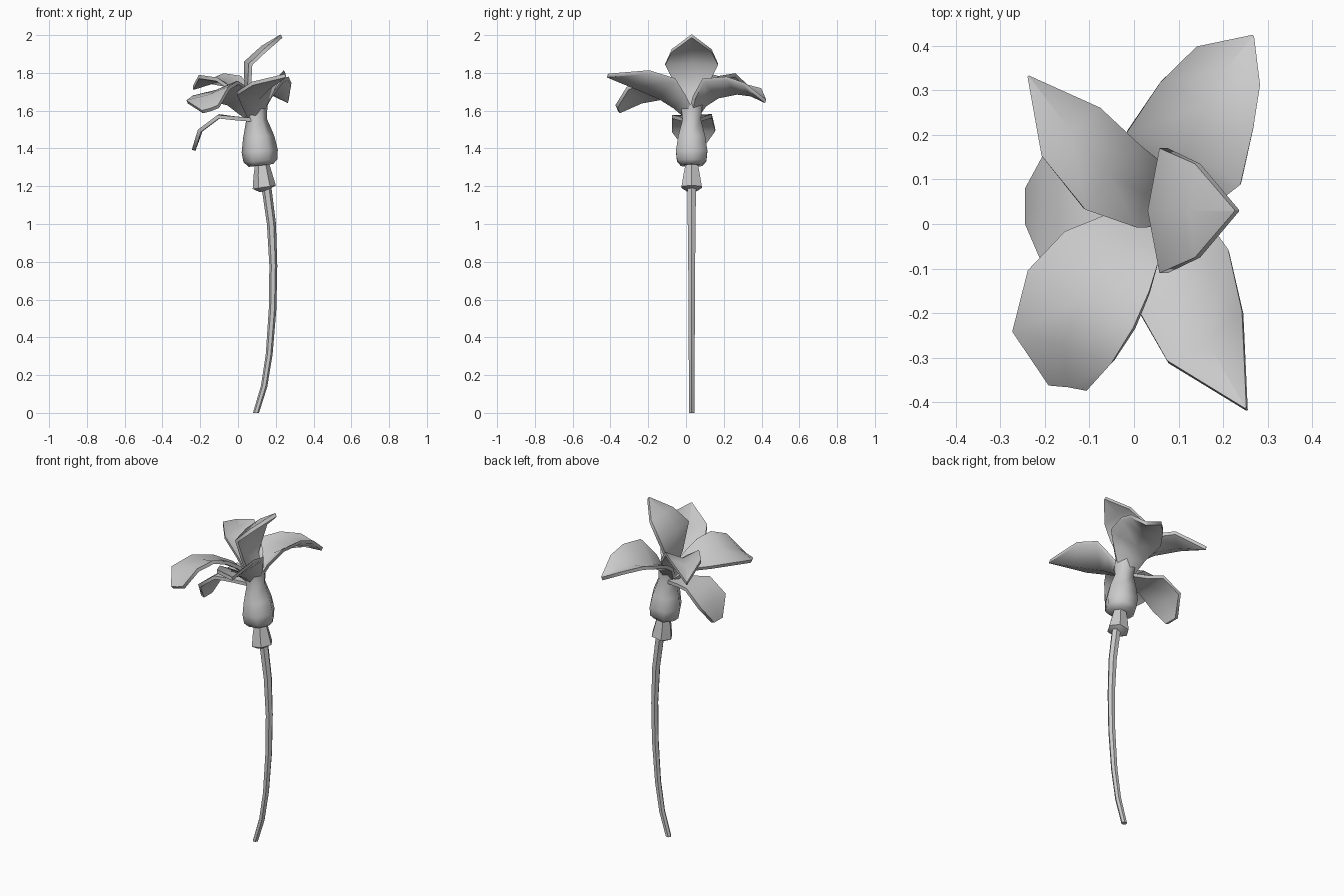
import bpy, bmesh, math
from mathutils import Vector

if "Cube" in bpy.data.objects:
    bpy.data.objects.remove(bpy.data.objects["Cube"])


def finish(bm, name, angle):
    bmesh.ops.remove_doubles(bm, verts=bm.verts, dist=0.0005)
    bmesh.ops.recalc_face_normals(bm, faces=bm.faces)
    mesh = bpy.data.meshes.new(name)
    bm.to_mesh(mesh)
    bm.free()
    ob = bpy.data.objects.new(name, mesh)
    bpy.context.collection.objects.link(ob)
    bpy.ops.object.select_all(action='DESELECT')
    ob.select_set(True)
    bpy.context.view_layer.objects.active = ob
    bpy.ops.object.shade_smooth_by_angle(angle=math.radians(angle))


def tangent(pts, i):
    return (pts[min(i + 1, len(pts) - 1)] - pts[max(i - 1, 0)]).normalized()


def tube(name, rows, sides, angle=35):
    """Closed tube along (x, z, radius) rows in the plane y = 0.03."""
    bm = bmesh.new()
    pts = [Vector((x, 0.03, z)) for x, z, r in rows]
    rings = []
    for i, (x, z, r) in enumerate(rows):
        t = tangent(pts, i)
        if z == 0:
            t = Vector((0, 0, 1))
        u, v = Vector((t.z, 0, -t.x)), Vector((0, 1, 0))
        rings.append([bm.verts.new(pts[i] + r * (u * math.cos(a) + v * math.sin(a)))
                      for a in (2 * math.pi * k / sides for k in range(sides))])
    for a, b in zip(rings, rings[1:]):
        for k in range(sides):
            j = (k + 1) % sides
            bm.faces.new((a[k], a[j], b[j], b[k]))
    bm.faces.new(rings[0])
    bm.faces.new(rings[-1])
    finish(bm, name, angle)


def petal(name, rows, lift_l, lift_r, up=(0, 0, 1), thick=0.02):
    """Folded petal: midrib rows (x, y, z, half width), edges lifted from the rib."""
    bm = bmesh.new()
    pts = [Vector(r[:3]) for r in rows]
    layers = ([], [])
    for i, p in enumerate(pts):
        t, w = tangent(pts, i), rows[i][3]
        s = t.cross(Vector(up)).normalized()
        n = s.cross(t)
        for layer, d in zip(layers, (thick / 2, -thick / 2)):
            layer.append([bm.verts.new(p + n * d + o) for o in
                          ((n * lift_l - s) * w, Vector(), (n * lift_r + s) * w)])
    top, low = layers
    for g in layers:
        for a, b in zip(g, g[1:]):
            for k in range(2):
                bm.faces.new((a[k], a[k + 1], b[k + 1], b[k]))
    # rim faces joining both skins
    for i in range(len(pts) - 1):
        for k in (0, 2):
            bm.faces.new((top[i][k], top[i + 1][k], low[i + 1][k], low[i][k]))
    for i in (0, -1):
        for k in range(2):
            bm.faces.new((top[i][k], top[i][k + 1], low[i][k + 1], low[i][k]))
    finish(bm, name, 60)


# Stem, calyx and swollen bud base
tube("stem", [(0.095, 0, 0.016), (0.138, 0.14, 0.017), (0.165, 0.31, 0.018),
              (0.183, 0.55, 0.02), (0.187, 0.78, 0.021), (0.177, 1.0, 0.024),
              (0.15, 1.2, 0.026)], 6)
tube("calyx", [(0.145, 1.178, 0.03), (0.139, 1.195, 0.062), (0.132, 1.26, 0.05),
               (0.127, 1.325, 0.036)], 6)
tube("flower_tube", [(0.122, 1.31, 0.065), (0.119, 1.335, 0.09), (0.115, 1.385, 0.096),
                     (0.109, 1.46, 0.083), (0.098, 1.55, 0.056), (0.09, 1.63, 0.066)], 6, 62)

# Six petals around the throat
petal("back_right_petal", [(0.09, 0.05, 1.56, 0.04), (0.10, 0.10, 1.63, 0.085),
      (0.12, 0.17, 1.675, 0.14), (0.165, 0.27, 1.695, 0.116),
      (0.205, 0.345, 1.685, 0.083), (0.265, 0.42, 1.65, 0.002)], 0.3, 0.65)
petal("front_right_petal", [(0.09, 0.01, 1.56, 0.04), (0.10, -0.06, 1.62, 0.08),
      (0.112, -0.14, 1.67, 0.12), (0.168, -0.27, 1.725, 0.1),
      (0.252, -0.415, 1.785, 0.002)], 0.85, 0.2)
petal("front_left_petal", [(0.07, 0.02, 1.57, 0.04), (0.0, -0.03, 1.65, 0.075),
      (-0.06, -0.09, 1.685, 0.12), (-0.115, -0.17, 1.70, 0.14),
      (-0.155, -0.27, 1.675, 0.122), (-0.145, -0.36, 1.605, 0.045)], 0.1, 0.05,
      up=(-0.3, 0, 1))
petal("back_left_petal", [(0.08, 0.04, 1.57, 0.04), (0.02, 0.07, 1.67, 0.075),
      (-0.06, 0.115, 1.735, 0.095), (-0.14, 0.205, 1.75, 0.085),
      (-0.236, 0.33, 1.72, 0.002)], 0.35, 0.45)
petal("left_petal", [(0.09, 0.03, 1.55, 0.04), (-0.02, 0.03, 1.56, 0.07),
      (-0.10, 0.032, 1.57, 0.105), (-0.2, 0.04, 1.495, 0.115),
      (-0.235, 0.04, 1.39, 0.04)], 0, 0, up=(-0.4, 0, 1))
petal("upright_petal", [(0.09, 0.03, 1.57, 0.04), (0.045, 0.03, 1.70, 0.07),
      (0.04, 0.03, 1.855, 0.14), (0.13, 0.03, 1.935, 0.105),
      (0.23, 0.03, 1.995, 0.002)], -0.2, -0.2, up=(-1, 0, 0.4))
